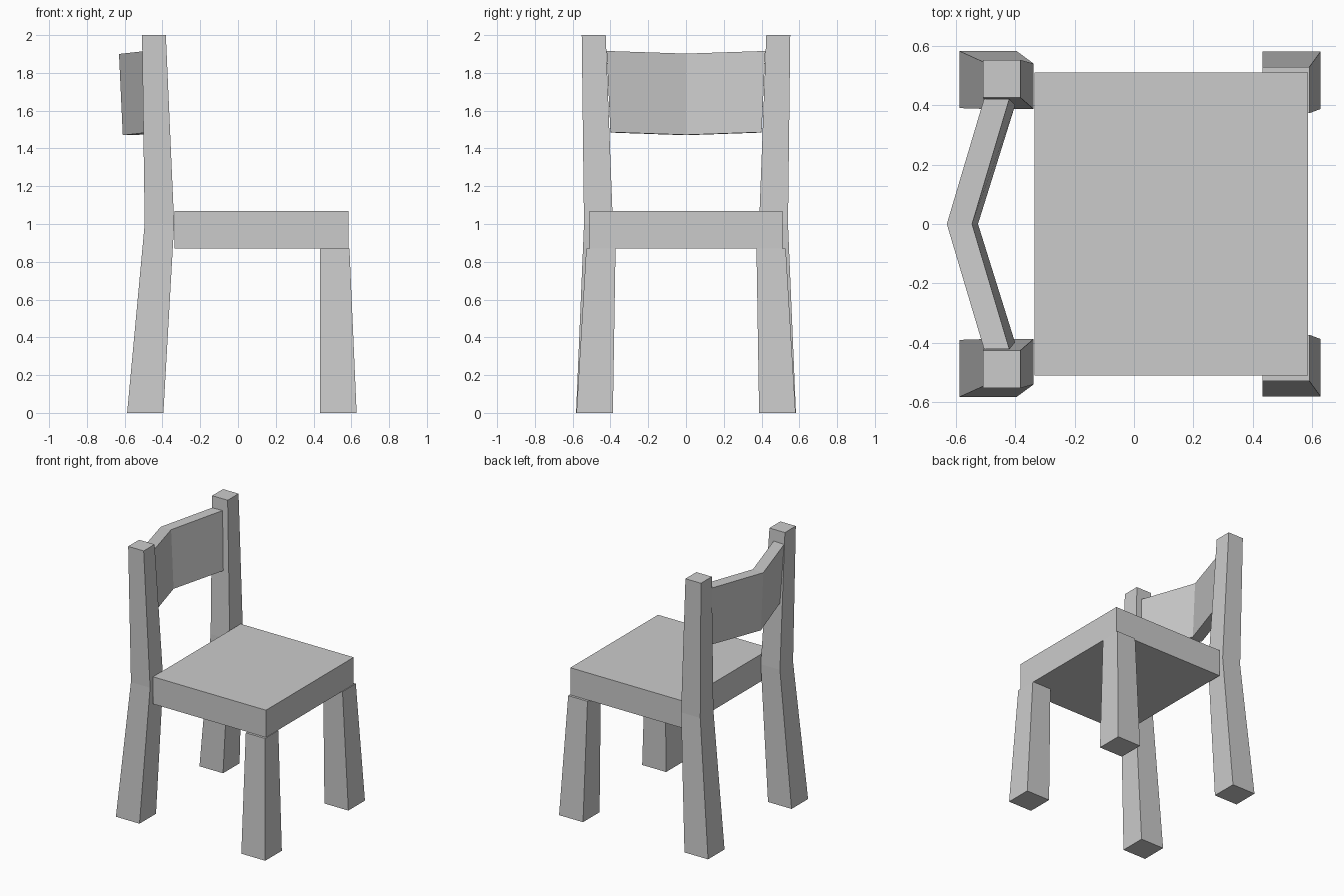
import bpy, bmesh

if "Cube" in bpy.data.objects:
    bpy.data.objects.remove(bpy.data.objects["Cube"])


def loft(name, rings, mirror=False):
    """Solid skinned through four-cornered rings, optionally mirrored across y = 0."""
    bm = bmesh.new()
    loops = [[bm.verts.new(p) for p in ring] for ring in rings]
    for a, b in zip(loops, loops[1:]):
        for i in range(4):
            j = (i + 1) % 4
            bm.faces.new((a[i], a[j], b[j], b[i]))
    bm.faces.new(loops[0][::-1])
    bm.faces.new(loops[-1])
    bmesh.ops.recalc_face_normals(bm, faces=bm.faces)
    mesh = bpy.data.meshes.new(name)
    bm.to_mesh(mesh)
    bm.free()
    obj = bpy.data.objects.new(name, mesh)
    bpy.context.collection.objects.link(obj)
    if mirror:
        mod = obj.modifiers.new("mirror", 'MIRROR')
        mod.use_axis = (False, True, False)
        mod.use_mirror_merge = False
    return obj


def level(z, x0, x1, y0, y1):
    """Horizontal rectangular ring at height z."""
    return [(x0, y0, z), (x1, y0, z), (x1, y1, z), (x0, y1, z)]


# Seat slab
loft("seat", [level(0.87, -0.335, 0.585, -0.51, 0.51),
              level(1.07, -0.335, 0.585, -0.51, 0.51)])

# Tapered, splayed front legs
loft("front_legs", [level(0, 0.433, 0.628, 0.387, 0.58),
                    level(0.87, 0.433, 0.59, 0.373, 0.528)], mirror=True)

# Back legs bend at seat height and carry on up as posts
loft("back_legs", [level(0, -0.587, -0.395, 0.39, 0.582),
                   level(1.0, -0.494, -0.338, 0.387, 0.54),
                   level(2.0, -0.508, -0.382, 0.425, 0.552)], mirror=True)


def rest_section(y_top, y_low, dx, dz):
    """Upright, slightly tilted cross-section of the backrest."""
    return [(-0.63 + dx, y_top, 1.90 + dz), (-0.545 + dx, y_top, 1.902 + dz),
            (-0.525 + dx, y_low, 1.472 + dz), (-0.61 + dx, y_low, 1.47 + dz)]


# V-shaped backrest bent back at the middle
loft("backrest", [rest_section(-0.42, -0.40, 0.125, 0.014),
                  rest_section(0, 0, 0, 0),
                  rest_section(0.42, 0.40, 0.125, 0.014)])
